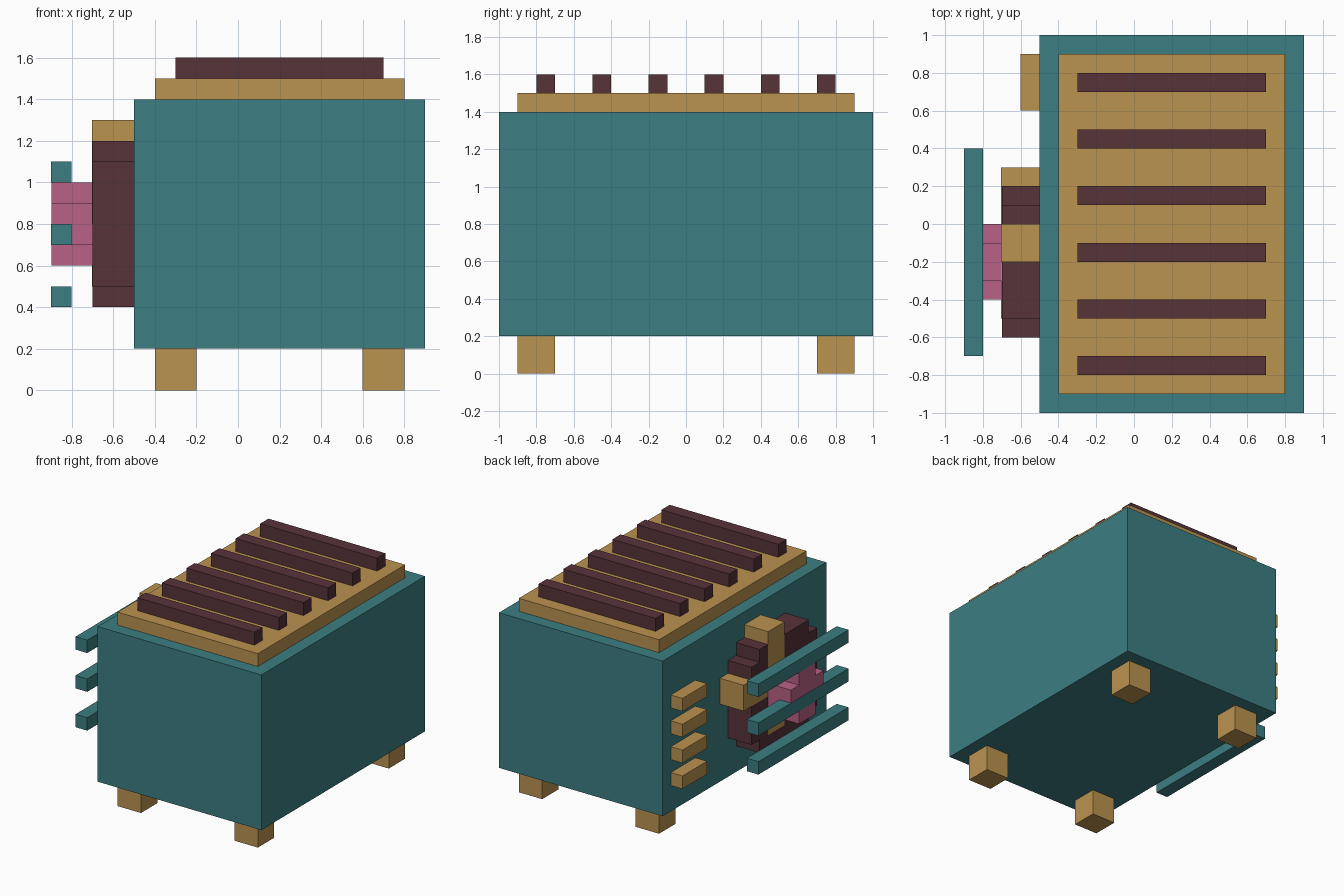
import bpy
import bmesh

old = bpy.data.objects.get("Cube")
if old:
    bpy.data.objects.remove(old, do_unlink=True)


def srgb(*rgb):
    lin = [(c / 255 / 12.92) if c <= 10 else ((c / 255 + 0.055) / 1.055) ** 2.4 for c in rgb]
    return (*lin, 1.0)


def material(name, colour):
    m = bpy.data.materials.new(name)
    m.use_nodes = True
    m.diffuse_color = colour
    node = next(n for n in m.node_tree.nodes if n.type == 'BSDF_PRINCIPLED')
    node.inputs["Base Color"].default_value = colour
    node.inputs["Roughness"].default_value = 0.8
    return m


TEAL = material("teal", srgb(60, 126, 130))
TAN = material("tan", srgb(187, 147, 80))
BROWN = material("dark_brown", srgb(87, 51, 57))
PINK = material("pink", srgb(184, 98, 134))


def prism(name, profile, x0, x1, mat):
    """Extrude a (y, z) outline from x0 to x1."""
    bm = bmesh.new()
    face = bm.faces.new([bm.verts.new((x0, y, z)) for y, z in profile])
    ext = bmesh.ops.extrude_face_region(bm, geom=[face])
    moved = [v for v in ext["geom"] if isinstance(v, bmesh.types.BMVert)]
    bmesh.ops.translate(bm, verts=moved, vec=(x1 - x0, 0, 0))
    bmesh.ops.recalc_face_normals(bm, faces=bm.faces)
    mesh = bpy.data.meshes.new(name)
    bm.to_mesh(mesh)
    bm.free()
    mesh.materials.append(mat)
    obj = bpy.data.objects.new(name, mesh)
    bpy.context.collection.objects.link(obj)
    return obj


def box(name, x, y, z, mat):
    return prism(name, [(y[0], z[0]), (y[1], z[0]), (y[1], z[1]), (y[0], z[1])], x[0], x[1], mat)


def notched(cy, cz, r, s):
    """Square of half-size r whose corners are stepped in to half-size s."""
    quarter = [(r, s), (s, s), (s, r)]
    pts = []
    for _ in range(4):
        pts += quarter
        quarter = [(-b, a) for a, b in quarter]
    return [(cy + a, cz + b) for a, b in pts]


# Casing and top panel
box("casing", (-0.5, 0.9), (-1, 1), (0.2, 1.4), TEAL)
box("top_panel", (-0.4, 0.8), (-0.9, 0.9), (1.4, 1.5), TAN)

# Slats across the top
for i in range(6):
    y = -0.8 + 0.3 * i
    box(f"top_slat_{i + 1}", (-0.3, 0.7), (y, y + 0.1), (1.5, 1.6), BROWN)

# Feet
for side, x in (("right", -0.4), ("left", 0.6)):
    for end, y in (("front", -0.9), ("back", 0.7)):
        box(f"{end}_{side}_foot", (x, x + 0.2), (y, y + 0.2), (0, 0.2), TAN)

# Side vents
for i in range(4):
    z = 0.4 + 0.2 * i
    box(f"side_vent_{i + 1}", (-0.6, -0.5), (0.6, 0.9), (z, z + 0.1), TAN)

# Fan disc, cross blades standing just proud of it, and hub
prism("fan_disc", notched(-0.2, 0.8, 0.4, 0.3), -0.7, -0.5, BROWN)
prism("fan_blades", notched(-0.1, 0.9, 0.4, 0.1), -0.703, -0.5, TAN)
prism("fan_hub", notched(-0.2, 0.8, 0.2, 0.1), -0.898, -0.7, PINK)

# Guard bars in front of the fan
for i in range(3):
    z = 0.4 + 0.3 * i
    box(f"guard_bar_{i + 1}", (-0.9, -0.8), (-0.7, 0.4), (z, z + 0.1), TEAL)
